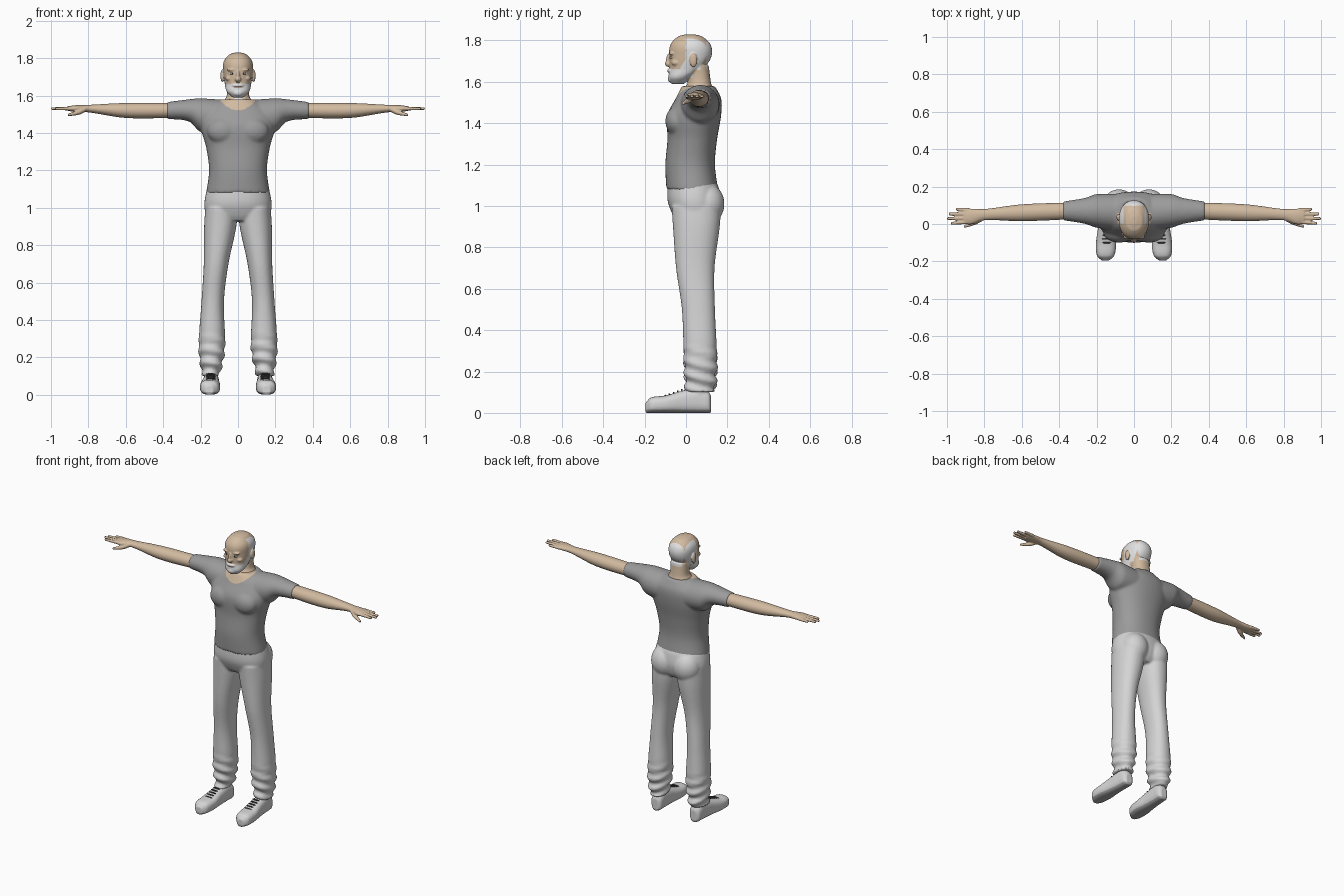
import bpy
import bmesh
from math import sin, cos, copysign, tau
from mathutils import Matrix

cube = bpy.data.objects.get("Cube")
if cube:
    bpy.data.objects.remove(cube)


def material(name, red, green, blue):
    made = bpy.data.materials.new(name)
    made.use_nodes = True
    colour = (red, green, blue, 1)
    made.diffuse_color = colour
    made.node_tree.nodes["Principled BSDF"].inputs["Base Color"].default_value = colour
    return made


def grey(name, level):
    return material(name, level, level, level)


SKIN = material("skin", .64, .49, .35)
LIP = material("lips", .42, .25, .19)
SHIRT = grey("shirt grey", .33)
TROUSER = grey("trouser light grey", .66)
HAIR = grey("white hair", .75)
SHOE = grey("shoe white", .67)
SOLE = grey("sole grey", .4)
DARK = grey("dark", .06)

SIDES = {"left": 1, "right": -1}
ARM_HEIGHT = 1.52
FOOT_X = .145
EYE_HEIGHT = 1.717


def interpolate(rows, steps):
    """Smooth curve through the section rows; the first column is the axis."""
    def slope(index, column):
        before, after = rows[max(index - 1, 0)], rows[min(index + 1, len(rows) - 1)]
        return (after[column] - before[column]) / (after[0] - before[0])

    for index, (start, end) in enumerate(zip(rows, rows[1:])):
        gap = end[0] - start[0]
        for step in range(steps):
            t = step / steps
            ease = t * t * (3 - 2 * t)
            leave, arrive = gap * t * (1 - t) ** 2, gap * t * t * (t - 1)
            yield [start[0] + gap * t] + [
                start[k] + (end[k] - start[k]) * ease + slope(index, k) * leave + slope(index + 1, k) * arrive
                for k in range(1, len(start))]
    yield rows[-1]


def loft(bm, axis, rows, side=1, power=2, segments=40, steps=12):
    """Skin through sections (axis position, centre, centre, radius, radius)."""
    def bulge(radius, value):
        return max(radius, .001) * copysign(abs(value) ** (2 / power), value)

    rings = []
    for along, centre_u, centre_v, radius_u, radius_v in interpolate(rows, steps):
        ring = []
        for index in range(segments):
            angle = tau * index / segments
            u = centre_u + bulge(radius_u, cos(angle))
            v = centre_v + bulge(radius_v, sin(angle))
            x, y, z = {"X": (along, u, v), "Y": (u, along, v), "Z": (u, v, along)}[axis]
            ring.append(bm.verts.new((x * side, y, z)))
        rings.append(ring)
    for low, high in zip(rings, rings[1:]):
        for index in range(segments):
            bm.faces.new((low[index - 1], low[index], high[index], high[index - 1]))
    bm.faces.new(rings[0][::-1])
    bm.faces.new(rings[-1])


def trunk(bm, *rows, power=2.2):
    """Upright loft on the middle line from (height, depth centre, half width, half depth)."""
    loft(bm, "Z", [(z, 0, y, width, depth) for z, y, width, depth in rows], power=power)


def ball(bm, centre, radii):
    place = Matrix.Translation(centre) @ Matrix.Diagonal((*radii, 1))
    bmesh.ops.create_uvsphere(bm, u_segments=24, v_segments=16, radius=1, matrix=place)


def finish(name, bm, materials, voxel=None, smooth=3, rule=None):
    """Make the object, fuse its pieces into one skin and colour faces by rule."""
    bmesh.ops.recalc_face_normals(bm, faces=bm.faces)
    mesh = bpy.data.meshes.new(name)
    bm.to_mesh(mesh)
    bm.free()
    part = bpy.data.objects.new(name, mesh)
    bpy.context.collection.objects.link(part)
    if voxel:
        fuse = part.modifiers.new("fuse", "REMESH")
        fuse.mode = "VOXEL"
        fuse.voxel_size = voxel
        soften = part.modifiers.new("soften", "SMOOTH")
        soften.iterations = smooth
        graph = bpy.context.evaluated_depsgraph_get()
        fused = bpy.data.meshes.new_from_object(part.evaluated_get(graph))
        part.modifiers.clear()
        part.data = fused
        bpy.data.meshes.remove(mesh)
    part.data.materials.clear()
    for used in materials:
        part.data.materials.append(used)
    for face in part.data.polygons:
        face.use_smooth = True
        face.material_index = rule(face.center) if rule else 0


def shirt_colour(c):
    in_neckline = c.y < .06 and abs(c.x) < .095 and c.z > ARM_HEIGHT + 6 * c.x ** 2
    return int(in_neckline)


def head_colour(c):
    across = abs(c.x)
    is_ear = across > .083 and c.z > 1.66
    if is_ear:
        return 0
    if across < .022 and abs(c.z - 1.646) < .005 and c.y < -.06:
        return 2
    cheek_line = 1.664 + max(0, c.y + .03) * 1.6
    throat = c.y > .005 and c.z < 1.62
    beard = c.y < .032 and 1.575 < c.z < cheek_line and not throat
    fringe = c.y > 0 and 1.66 < c.z < 1.812 and (across > .057 or c.y > .098)
    return int(beard or fringe)


# Shirt: torso, chest and short sleeves, with a scooped neckline
bm = bmesh.new()
trunk(bm, (1.08, .03, .17, .125), (1.2, .02, .155, .12), (1.32, .03, .17, .12),
      (1.44, .04, .2, .13), (1.52, .06, .18, .11), (1.58, .06, .09, .08))
for side in SIDES.values():
    loft(bm, "X", [(0, .06, 1.48, .1, .09), (.2, .07, 1.495, .09, .09),
                   (.26, .07, ARM_HEIGHT, .07, .06), (.38, .07, ARM_HEIGHT, .05, .045)], side)
    ball(bm, (.08 * side, -.045, 1.41), (.085, .055, .07))
finish("shirt", bm, [SHIRT, SKIN], .008, 6, shirt_colour)

# Arms with hands
for label, side in SIDES.items():
    bm = bmesh.new()
    hand = ARM_HEIGHT + .01
    loft(bm, "X", [(.34, .07, ARM_HEIGHT, .045, .04), (.6, .06, ARM_HEIGHT, .045, .04),
                   (.8, .05, hand, .03, .02), (.87, .04, hand, .042, .018), (.91, .04, hand, .04, .012)], side)
    for finger in range(4):
        y = .074 - .021 * finger
        tip = 1 - .015 * (finger - 1.8) ** 2
        loft(bm, "X", [(.88, y, hand, .011, .011), (tip, y * 1.2 - .01, hand, .008, .007)], side, segments=16)
    loft(bm, "X", [(.81, .03, hand, .014, .014), (.85, .01, hand - .02, .015, .013),
                   (.91, -.015, hand - .034, .007, .007)], side, segments=16)
    finish(label + "_arm", bm, [SKIN], .004)

# Trousers: hips, seat and legs, with cloth folds gathered above the hems
bm = bmesh.new()
for side in SIDES.values():
    loft(bm, "Z", [(.1, FOOT_X, .07, .045, .07), (.25, .14, .07, .07, .08), (.5, .135, .06, .06, .08),
                   (.7, .117, .045, .066, .093), (.9, .095, .05, .086, .113), (1, .09, .05, .085, .12)],
         side, 2.2)
for v in bm.verts:
    if v.co.z < .35:
        side = copysign(1, v.co.x)
        fold = .35 * (.35 - v.co.z) * sin(95 * v.co.z + 25 * v.co.y + 15 * v.co.x)
        v.co.x += fold * (v.co.x - FOOT_X * side)
        v.co.x += (v.co.x - FOOT_X * side) * fold
        v.co.y += (v.co.y - .07) * fold * 2
trunk(bm, (.93, .045, .14, .09), (.96, .045, .17, .11), (1.02, .04, .18, .128),
      (1.09, .034, .168, .124), (1.12, .03, .155, .115))
for side in SIDES.values():
    ball(bm, (.08 * side, .1, 1.01), (.088, .086, .1))
finish("trousers", bm, [TROUSER], .0075, 4)

# Shoes with soles and laces
for label, side in SIDES.items():
    bm = bmesh.new()
    outline = ((-.195, .02, .025), (-.17, .046, .037), (-.1, .054, .042), (-.02, .046, .053),
               (.06, .041, .06), (.11, .036, .05), (.122, .02, .04))
    loft(bm, "Y", [(y, FOOT_X - .04 * y, height, width, height) for y, width, height in outline], side, 2.6)
    loft(bm, "Z", [(.05, FOOT_X, .06, .037, .05), (.2, FOOT_X, .06, .037, .05)], side)
    finish(label + "_shoe", bm, [SHOE, SOLE], .0045, rule=lambda c: int(c.z < .016))
    bm = bmesh.new()
    for lace in range(5):
        ball(bm, (FOOT_X * side, .02 * lace - .1, .083 + .007 * lace), (.026, .004, .005))
    finish(label + "_laces", bm, [DARK])

# Head: skull, neck, face and ears, with the fringe and beard coloured on
bm = bmesh.new()
trunk(bm, (1.59, -.04, .03, .03), (1.62, -.03, .06, .054), (1.66, 0, .07, .08), (1.72, .02, .079, .102),
      (1.78, .022, .077, .097), (1.82, .02, .045, .057), (1.83, .02, .015, .02))
trunk(bm, (1.5, .06, .085, .07), (1.56, .06, .08, .07), (1.6, .065, .06, .055), (1.68, .06, .058, .05))
ball(bm, (0, -.083, 1.688), (.017, .019, .016))
ball(bm, (0, -.079, 1.705), (.011, .018, .033))
ball(bm, (0, -.07, 1.654), (.034, .021, .012))
ball(bm, (0, -.068, 1.615), (.03, .02, .02))
for side in SIDES.values():
    ball(bm, (.031 * side, -.067, EYE_HEIGHT + .02), (.028, .015, .009))
    ball(bm, (.046 * side, -.048, 1.692), (.022, .022, .016))
    ball(bm, (.084 * side, .036, 1.705), (.01, .019, .034))
finish("head", bm, [SKIN, HAIR, LIP], .004, rule=head_colour)

# Eyes
for label, side in SIDES.items():
    for part, colour, y, radii in (("eye", HAIR, -.069, (.013, .0095, .0065)),
                                   ("pupil", DARK, -.0765, (.005, .0035, .005))):
        bm = bmesh.new()
        ball(bm, (.031 * side, y, EYE_HEIGHT), radii)
        finish(label + "_" + part, bm, [colour])
